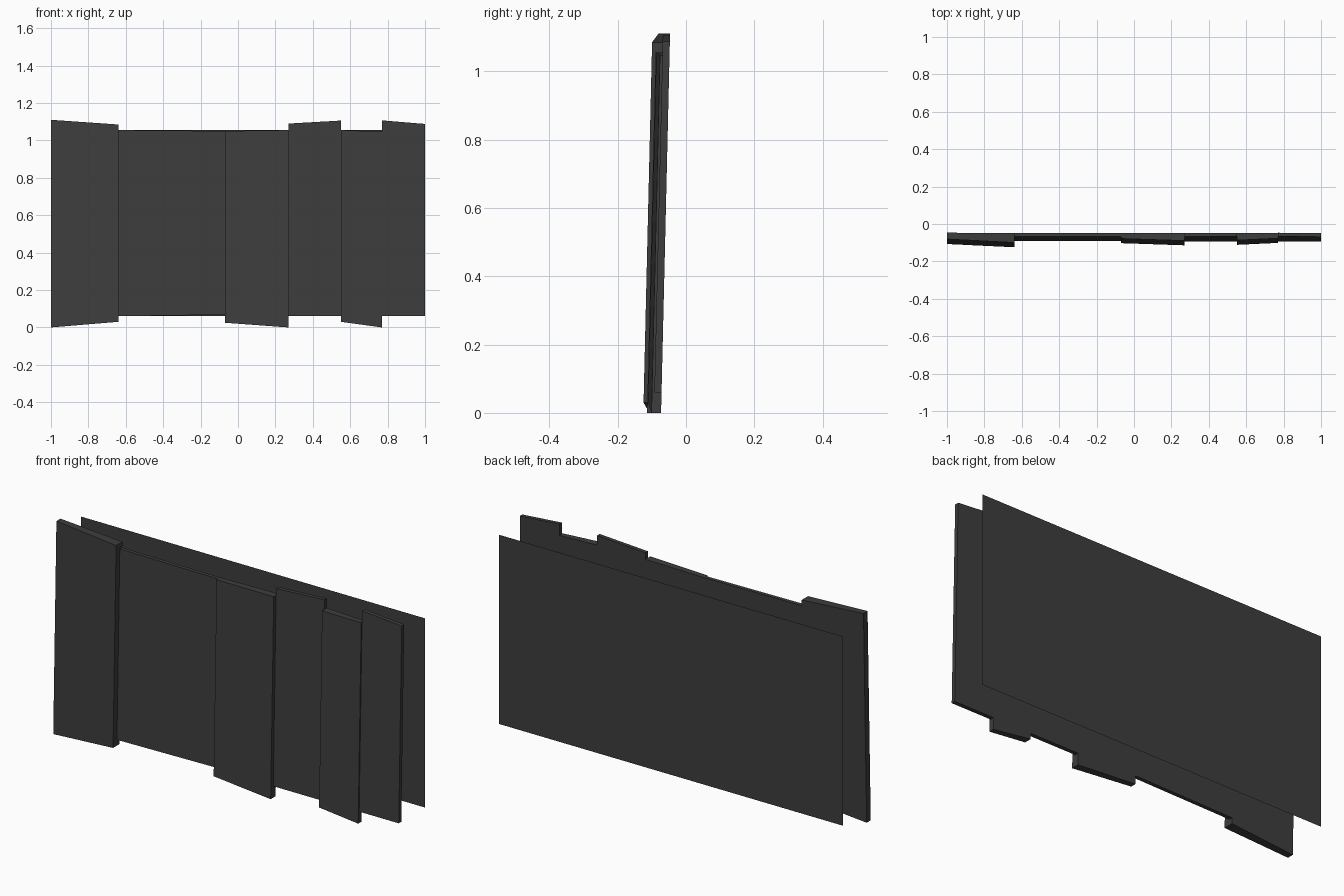
import bpy
import bmesh

cube = bpy.data.objects.get("Cube")
if cube:
    bpy.data.objects.remove(cube, do_unlink=True)

# Single dark grey finish
grey = bpy.data.materials.new("dark_grey")
grey.use_nodes = True
colour = (0.047, 0.047, 0.047, 1)
grey.diffuse_color = colour
grey.node_tree.nodes["Principled BSDF"].inputs["Base Color"].default_value = colour


def make_object(name, bm):
    mesh = bpy.data.meshes.new(name)
    bm.to_mesh(mesh)
    bm.free()
    mesh.materials.append(grey)
    obj = bpy.data.objects.new(name, mesh)
    bpy.context.collection.objects.link(obj)


def lean(z):
    """Depth of the panels' shared back surface, tilting back with height."""
    return -0.073 + 0.0237 * z


def panel(name, x_ends, bottoms, tops, depths):
    """Upright slab whose height and depth taper from one end to the other."""
    bm = bmesh.new()
    rings = []
    for x, low, high, depth in zip(x_ends, bottoms, tops, depths):
        outline = [(low, depth), (low, 0), (high, 0), (high, depth)]
        rings.append([bm.verts.new((x, lean(z) - d, z)) for z, d in outline])
    first, last = rings
    bm.faces.new(first)
    bm.faces.new(last[::-1])
    for i in range(4):
        j = (i + 1) % 4
        bm.faces.new((first[i], last[i], last[j], first[j]))
    bmesh.ops.recalc_face_normals(bm, faces=bm.faces)
    make_object(name, bm)


# Front panels, thick and thin, in order from the right end
panel("right_end_panel", (-1, -0.64), (0, 0.03), (1.11, 1.085), (0.034, 0.052))
panel("right_thin_panel", (-0.64, -0.07), (0.06, 0.068), (1.055, 1.05), (0.02, 0.02))
panel("middle_thick_panel", (-0.07, 0.27), (0.025, 0), (1.05, 1.055), (0.03, 0.041))
panel("middle_thin_panel", (0.27, 0.55), (0.06, 0.06), (1.09, 1.106), (0.021, 0.021))
panel("left_thick_panel", (0.55, 0.77), (0.03, 0), (1.055, 1.047), (0.039, 0.028))
panel("left_end_panel", (0.77, 1), (0.06, 0.06), (1.107, 1.088), (0.021, 0.021))

# Flat backing sheet standing behind the panels
sheet = bmesh.new()
corners = [(1, 0.06), (-1, 0.06), (-1, 1.055), (1, 1.055)]
sheet.faces.new([sheet.verts.new((x, 0.125, z)) for x, z in corners])
make_object("backing_sheet", sheet)
